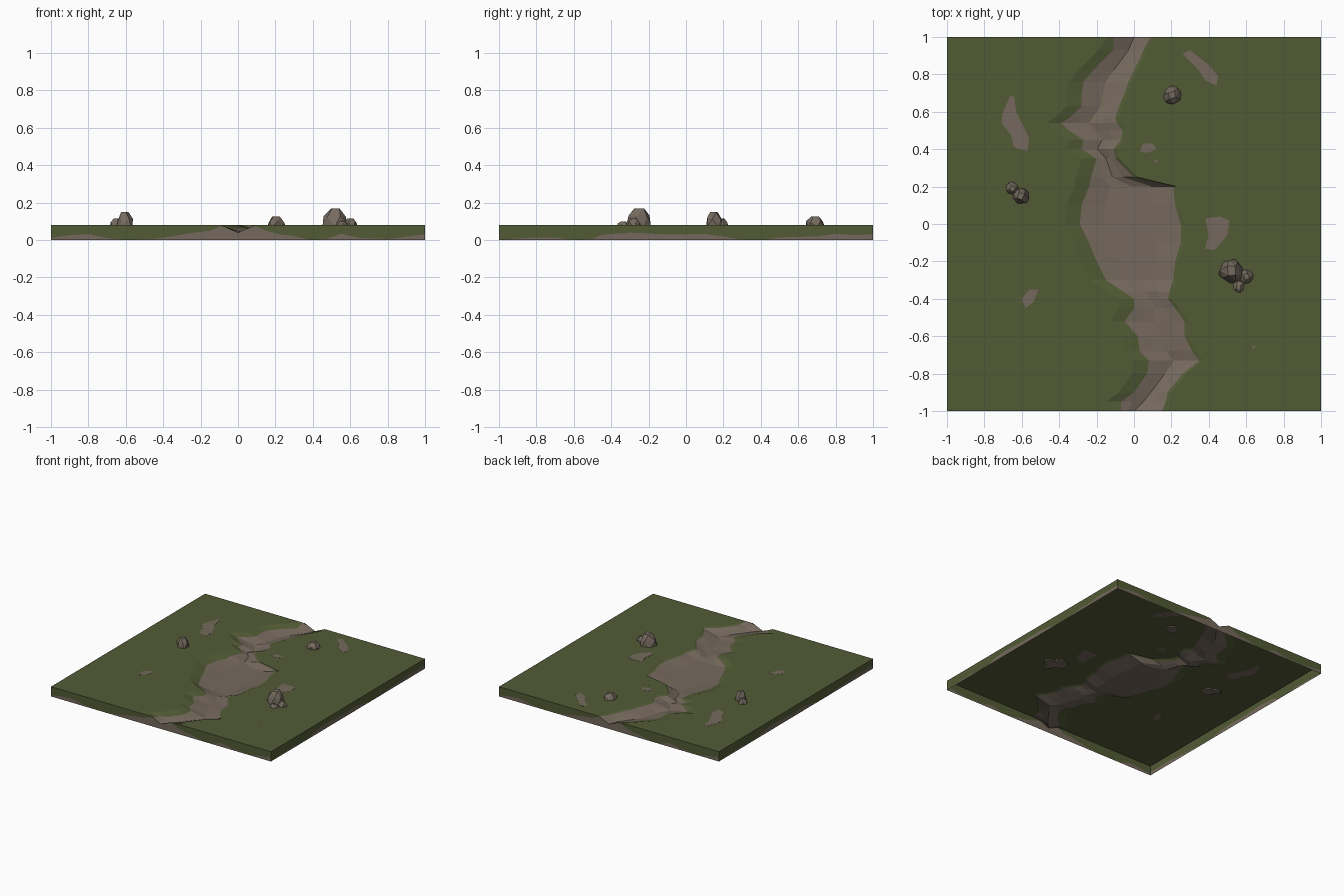
import bpy, bmesh, math, random
from mathutils import Vector

if "Cube" in bpy.data.objects:
    bpy.data.objects.remove(bpy.data.objects["Cube"])

random.seed(4)
TOP, DEEP = 0.08, 0.04


def material(name, rgb):
    m = bpy.data.materials.new(name)
    m.diffuse_color = (*rgb, 1)
    m.use_nodes = True
    m.node_tree.nodes["Principled BSDF"].inputs["Base Color"].default_value = m.diffuse_color
    return m


GRASS = material("grass green", (0.085, 0.104, 0.036))
EARTH = material("bare earth", (0.178, 0.141, 0.109))
STONE = material("stone", (0.178, 0.145, 0.115))


def finish(bm, name, mats):
    me = bpy.data.meshes.new(name)
    bm.normal_update()
    bm.to_mesh(me)
    bm.free()
    for m in mats:
        me.materials.append(m)
    ob = bpy.data.objects.new(name, me)
    bpy.context.collection.objects.link(ob)
    return ob


# stream bed borders: y, left x, right x
BED = [
    (-1, -.07, .15), (-.95, -.07, .17), (-.9, 0, .18), (-.8, .07, .26), (-.73, .08, .35),
    (-.68, .03, .31), (-.6, .02, .27), (-.52, -.05, .27), (-.45, 0, .22), (-.4, 0, .18),
    (-.36, -.06, .19), (-.3, -.15, .21), (-.2, -.2, .22), (-.1, -.24, .25), (0, -.29, .25),
    (.1, -.28, .22), (.2, -.24, .21), (.25, -.23, 0), (.35, -.2, -.1), (.4, -.28, -.11),
    (.45, -.27, -.07), (.5, -.35, -.06), (.54, -.39, -.09), (.57, -.34, -.1), (.63, -.28, -.08),
    (.7, -.28, -.05), (.76, -.27, -.03), (.82, -.22, 0), (.88, -.16, .03), (.93, -.11, .05),
    (1, -.11, .09)]


def notch(x):
    return TOP - DEEP * max(0, 1 - abs(x) / 0.09)


# ground: one row of points per bed entry, sunken between the borders
bm = bmesh.new()
rows = []
for y, l, r in BED:
    end = abs(y) == 1
    c = 0 if end else (l + r) / 2
    off_l, off_r = (0.03, 0.03) if end else (0.08, 0.02)
    steep = 2.2 if -0.35 < y < 0.22 else 1
    row = []
    for x in (-1, l - off_l, l, (l + c) / 2, c, (c + r) / 2, r, r + off_r, 1):
        if end:
            z = notch(x)
        else:
            w = c - l + off_l if x < c else r - c + off_r
            z = TOP - DEEP * min(1, steep * max(0, 1 - abs(x - c) / w))
        row.append(bm.verts.new((x, y, z)))
    rows.append(row)
for a, b in zip(rows, rows[1:]):
    for i in range(8):
        f = bm.faces.new((a[i], a[i + 1], b[i + 1], b[i]))
        f.material_index = 1 if 2 <= i <= 5 else 0
finish(bm, "ground", [GRASS, EARTH])

# edge walls: position along the wall and height of the bare earth band
NOTCHED = [(-1, .01), (-.9, .027), (-.8, .032), (-.7, .01), (-.6, .002), (-.46, .006), (-.35, .02),
           (-.25, .038), (-.15, .05), (-.09, .075), (0, .04), (.09, .075), (.15, .05), (.22, .03),
           (.3, .022), (.38, .002), (.47, .006), (.55, .033), (.65, .012), (.8, .006), (1, .03)]
PLAIN = [(-1, .002), (-.85, .012), (-.72, .015), (-.6, .002), (-.5, .006), (-.45, .028), (-.3, .04),
         (-.1, .03), (.1, .032), (.2, .02), (.28, .004), (.42, .002), (.5, .014), (.7, .02),
         (.8, .033), (.9, .026), (1, .03)]


def wall(name, band, place, notched):
    bm = bmesh.new()
    cols = []
    for t, h in band:
        top = notch(t) if notched else TOP
        cols.append([bm.verts.new((*place(t), z)) for z in (0, min(h, top - .0005), top)])
    for a, b in zip(cols, cols[1:]):
        for k in (0, 1):
            f = bm.faces.new((a[k], b[k], b[k + 1], a[k + 1]))
            f.material_index = 1 - k
    finish(bm, name, [GRASS, EARTH])


wall("front_wall", NOTCHED, lambda t: (t, -1), True)
wall("back_wall", NOTCHED, lambda t: (-t, 1), True)
wall("right_wall", PLAIN, lambda t: (1, t), False)
wall("left_wall", PLAIN, lambda t: (-1, -t), False)

# bare earth patches: thin plates through the grass
PATCHES = [
    [(-.66, .69), (-.64, .68), (-.63, .6), (-.59, .52), (-.56, .46), (-.57, .39), (-.64, .41),
     (-.66, .48), (-.71, .54), (-.7, .6)],
    [(.26, .91), (.3, .93), (.4, .85), (.45, .79), (.44, .74), (.38, .77), (.34, .83)],
    [(.03, .39), (.05, .43), (.1, .43), (.12, .4), (.07, .38)],
    [(.38, .03), (.46, .04), (.51, .02), (.5, -.06), (.43, -.14), (.38, -.13), (.4, -.06)],
    [(-.6, -.4), (-.56, -.35), (-.51, -.35), (-.54, -.42), (-.58, -.45)],
    [(.1, .34), (.12, .345), (.13, .325)],
    [(.63, -.65), (.65, -.65), (.64, -.67)]]
for i, pts in enumerate(PATCHES):
    bm = bmesh.new()
    f = bm.faces.new([bm.verts.new((x, y, TOP - .001)) for x, y in pts])
    ext = bmesh.ops.extrude_face_region(bm, geom=[f])["geom"]
    for v in ext:
        if isinstance(v, bmesh.types.BMVert):
            v.co.z += 0.002
    bmesh.ops.recalc_face_normals(bm, faces=bm.faces)
    finish(bm, f"earth_patch_{i + 1}", [EARTH])


# rocks: uneven tapered boulders from the hull of three rings
def rock(name, x, y, r, top):
    bm = bmesh.new()
    spin = random.random() * 6
    for frac, scale, n in ((0, 1, 6), (.5, .88, 6), (1, .45, 4)):
        for k in range(n):
            a = spin + frac + k * 2 * math.pi / n + random.uniform(-.2, .2)
            s = r * scale * random.uniform(.9, 1.08)
            z = TOP - .01 + (top - TOP + .01) * frac
            if 0 < frac < 1:
                z += random.uniform(-.15, .15) * (top - TOP)
            bm.verts.new(Vector((x + s * math.cos(a), y + s * math.sin(a), z)))
    bmesh.ops.convex_hull(bm, input=bm.verts)
    bmesh.ops.recalc_face_normals(bm, faces=bm.faces)
    finish(bm, name, [STONE])


for i, spec in enumerate([(.52, -.25, .068, .17), (.6, -.28, .042, .115), (.56, -.335, .036, .1),
                          (-.605, .15, .047, .15), (-.65, .19, .037, .115), (.205, .69, .052, .125)]):
    rock(f"rock_{i + 1}", *spec)
